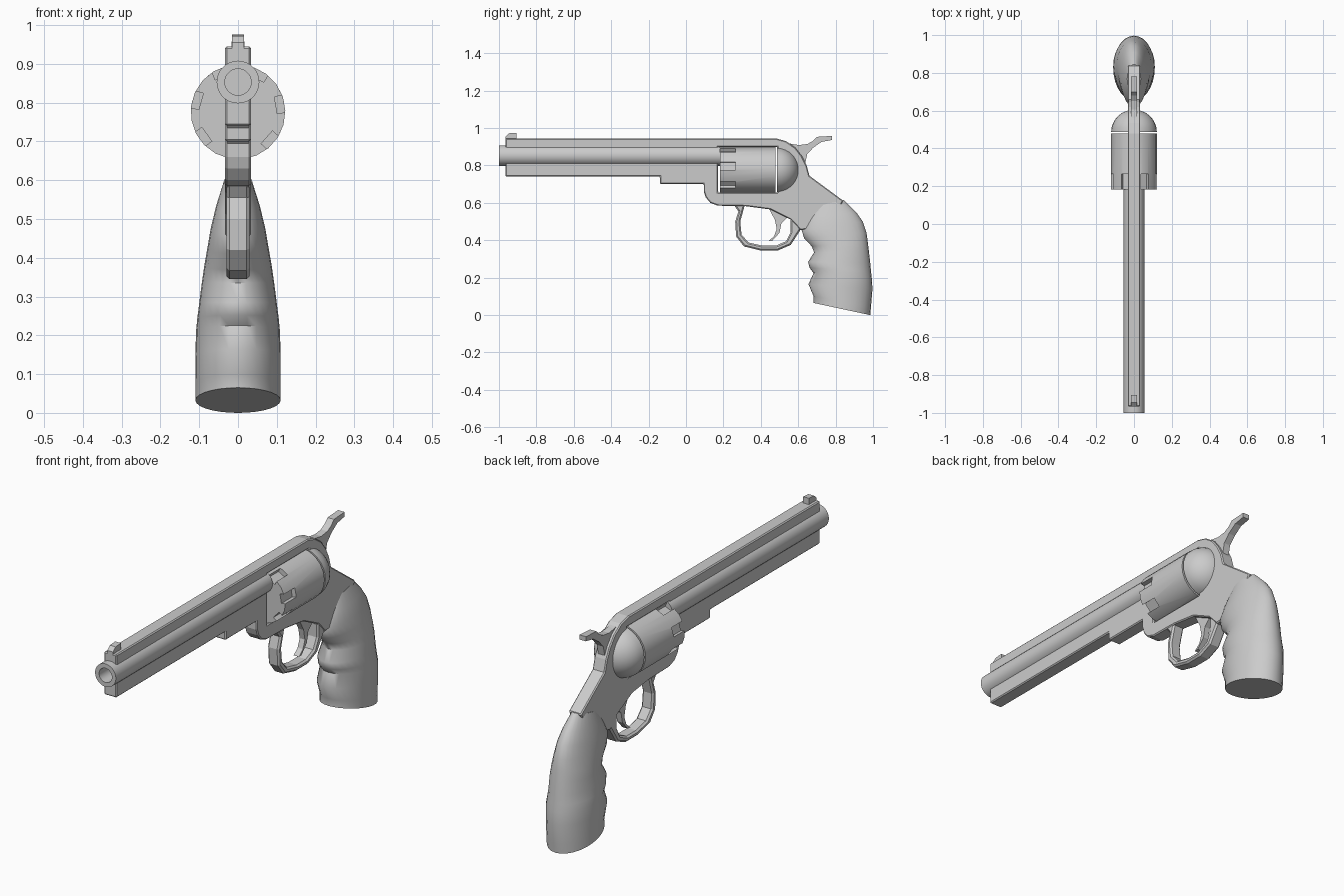
import bpy, bmesh
from math import sin, cos, pi, radians
from mathutils import Matrix

if "Cube" in bpy.data.objects:
    bpy.data.objects.remove(bpy.data.objects["Cube"])


def finish(name, bm, smooth=None):
    bmesh.ops.recalc_face_normals(bm, faces=bm.faces)
    me = bpy.data.meshes.new(name)
    bm.to_mesh(me)
    bm.free()
    ob = bpy.data.objects.new(name, me)
    bpy.context.collection.objects.link(ob)
    bpy.ops.object.select_all(action='DESELECT')
    ob.select_set(True)
    bpy.context.view_layer.objects.active = ob
    if smooth:
        bpy.ops.object.shade_smooth_by_angle(angle=radians(smooth))
    return ob


def plate(name, pts, half, bevel=0.0):
    """Side profile (y, z) given thickness across x, with chamfered edges."""
    bm = bmesh.new()
    face = bm.faces.new([bm.verts.new((-half, y, z)) for y, z in pts])
    ext = bmesh.ops.extrude_face_region(bm, geom=[face])
    moved = [v for v in ext['geom'] if isinstance(v, bmesh.types.BMVert)]
    bmesh.ops.translate(bm, verts=moved, vec=(2 * half, 0, 0))
    ob = finish(name, bm)
    if bevel:
        mod = ob.modifiers.new("chamfer", 'BEVEL')
        mod.width = bevel
        mod.segments = 1
        mod.limit_method = 'ANGLE'
        mod.angle_limit = radians(60)
        bpy.ops.object.modifier_apply(modifier=mod.name)
    return ob


def loft(name, rings, smooth):
    """Skin a list of point rings and cap both ends."""
    bm = bmesh.new()
    loops = [[bm.verts.new(p) for p in r] for r in rings]
    n = len(loops[0])
    for a, b in zip(loops, loops[1:]):
        for i in range(n):
            j = (i + 1) % n
            bm.faces.new((a[i], a[j], b[j], b[i]))
    bm.faces.new(loops[0])
    bm.faces.new(loops[-1])
    return finish(name, bm, smooth)


def lathe(name, profile, z, seg, phase=0.0, smooth=35):
    """Turn (radius, y) points around a y axis at height z."""
    rings = [[(r * cos(phase + 2 * pi * i / seg), y, z + r * sin(phase + 2 * pi * i / seg))
              for i in range(seg)] for r, y in profile]
    return loft(name, rings, smooth)


# Barrel with open bore
lathe("barrel", [(.034, -.5), (.034, -1), (.055, -1), (.055, .182)], .853, 28)

# Frame with top rib, under-lug and window for the drum
frame = [(-.965, .945), (.48, .945), (.535, .93), (.585, .895), (.62, .85), (.645, .80),
         (.66, .745), (.84, .612), (.82, .57), (.74, .50), (.66, .46), (.612, .455),
         (.56, .51), (.45, .565), (.32, .582), (.17, .585), (.13, .60), (.105, .63),
         (.095, .66), (.095, .70), (-.14, .70), (-.14, .74), (-.965, .74),
         (-.965, .818), (.172, .818), (.172, .655), (.49, .655), (.49, .898),
         (.172, .898), (.172, .888), (-.965, .888)]
plate("frame", frame, .033, .009)

# Drum with seven notches round the front
axis_z, flutes, first = .776, 7, radians(10)
drum = lathe("drum", [(.122, .183), (.122, .479)], axis_z, 21, first + pi / 21)
bm = bmesh.new()
for k in range(flutes):
    a = first + 2 * pi * k / flutes
    m = (Matrix.Translation((0, .2, axis_z)) @ Matrix.Rotation(-a, 4, 'Y')
         @ Matrix.Translation((.122, 0, 0)) @ Matrix.Diagonal((.046, .13, .044, 1)))
    bmesh.ops.create_cube(bm, size=1, matrix=m)
cutter = finish("notch_cutter", bm)
cutter.hide_render = True
bpy.context.view_layer.objects.active = drum
mod = drum.modifiers.new("notches", 'BOOLEAN')
mod.operation = 'DIFFERENCE'
mod.solver = 'EXACT'
mod.object = cutter
bpy.ops.object.modifier_apply(modifier=mod.name)
bpy.data.objects.remove(cutter)

# Rounded shield behind the drum
dome = [(.121 * cos(t * pi / 16), .487 + .118 * sin(t * pi / 16)) for t in range(8)]
lathe("rear_shield", dome + [(.004, .605)], axis_z, 28)

# Front sight and hammer
plate("front_sight", [(-.965, .935), (-.965, .955), (-.945, .972), (-.905, .975), (-.905, .935)], .015)
plate("hammer", [(.53, .925), (.565, .915), (.605, .909), (.65, .915), (.68, .932), (.70, .953),
                 (.78, .958), (.78, .936), (.725, .926), (.68, .895), (.648, .86), (.635, .80),
                 (.55, .85)], .017)

# Trigger guard and trigger
plate("trigger_guard", [(.255, .59), (.28, .555), (.263, .50), (.268, .42), (.31, .367),
                        (.40, .345), (.49, .345), (.56, .375), (.615, .46), (.58, .52),
                        (.56, .515), (.56, .445), (.535, .395), (.48, .371), (.41, .371),
                        (.335, .388), (.297, .43), (.29, .50), (.315, .59)], .03, .008)
plate("trigger", [(.44, .575), (.475, .51), (.485, .46), (.47, .42), (.44, .395), (.46, .396),
                  (.50, .44), (.51, .49), (.55, .53), (.53, .56)], .014)

# Grip: sections as front (y, z), back (y, z), half width
grip = [(.69, .58, .845, .615, .036), (.65, .52, .91, .55, .056), (.618, .455, .945, .50, .07),
        (.632, .41, .965, .44, .079), (.672, .368, .972, .39, .087), (.685, .335, .978, .34, .093),
        (.653, .285, .985, .28, .10), (.661, .252, .989, .235, .105), (.682, .225, .993, .20, .108),
        (.655, .165, .997, .14, .11), (.682, .10, .989, .045, .11), (.682, .065, .985, 0, .11)]
rings = []
for fy, fz, by, bz, w in grip:
    ring = []
    for i in range(28):
        a = 2 * pi * i / 28
        t = (1 + sin(a)) / 2
        ring.append((w * cos(a), fy + (by - fy) * t, fz + (bz - fz) * t))
    rings.append(ring)
loft("grip", rings, 50)
